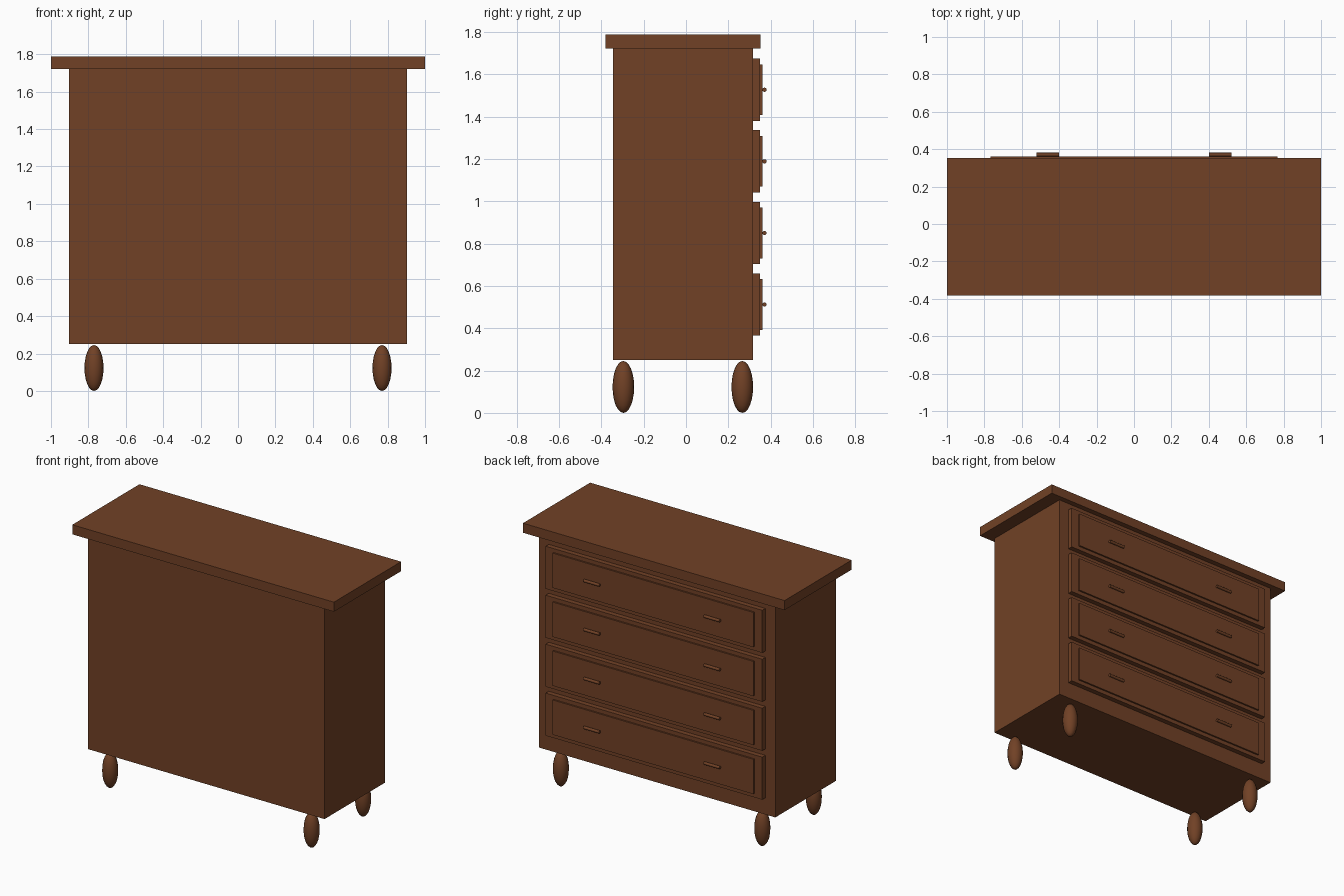
import bpy
import math

if "Cube" in bpy.data.objects:
    bpy.data.objects.remove(bpy.data.objects["Cube"])

wood = bpy.data.materials.new("brown wood")
wood.diffuse_color = (0.165, 0.053, 0.019, 1)
wood.use_nodes = True
wood.node_tree.nodes["Principled BSDF"].inputs["Base Color"].default_value = wood.diffuse_color


def finish(name):
    ob = bpy.context.object
    ob.name = name
    ob.data.materials.append(wood)
    return ob


def box(name, x, y, z):
    """Box from (min, max) ranges on each axis."""
    bpy.ops.mesh.primitive_cube_add(size=1, location=[sum(r) / 2 for r in (x, y, z)])
    ob = finish(name)
    ob.scale = [r[1] - r[0] for r in (x, y, z)]
    bpy.ops.object.transform_apply(location=False, rotation=False, scale=True)
    return ob


# Carcass and overhanging top
box("cabinet_body", (-0.904, 0.904), (-0.346, 0.316), (0.25, 1.722))
box("top_board", (-1, 1), (-0.381, 0.352), (1.722, 1.788))

# Four drawers on the +y side, each with a raised panel and two bar handles
for i in range(4):
    z = 0.512 + 0.3383 * i
    box(f"drawer_{i + 1}", (-0.828, 0.828), (0.31, 0.35), (z - 0.147, z + 0.147))
    box(f"drawer_panel_{i + 1}", (-0.768, 0.768), (0.34, 0.361), (z - 0.12, z + 0.12))
    for side in (-1, 1):
        bpy.ops.mesh.primitive_cylinder_add(
            vertices=16, radius=0.01, depth=0.12,
            location=(side * 0.46, 0.371, z), rotation=(0, math.pi / 2, 0))
        finish(f"handle_{i + 1}")
        bpy.ops.object.shade_smooth_by_angle()

# Egg-shaped feet
for x in (-0.77, 0.77):
    for y in (-0.296, 0.266):
        bpy.ops.mesh.primitive_uv_sphere_add(segments=16, ring_count=12, radius=1,
                                             location=(x, y, 0.1225))
        foot = finish("foot")
        foot.scale = (0.051, 0.051, 0.1225)
        bpy.ops.object.transform_apply(location=False, rotation=False, scale=True)
        bpy.ops.object.shade_smooth()
